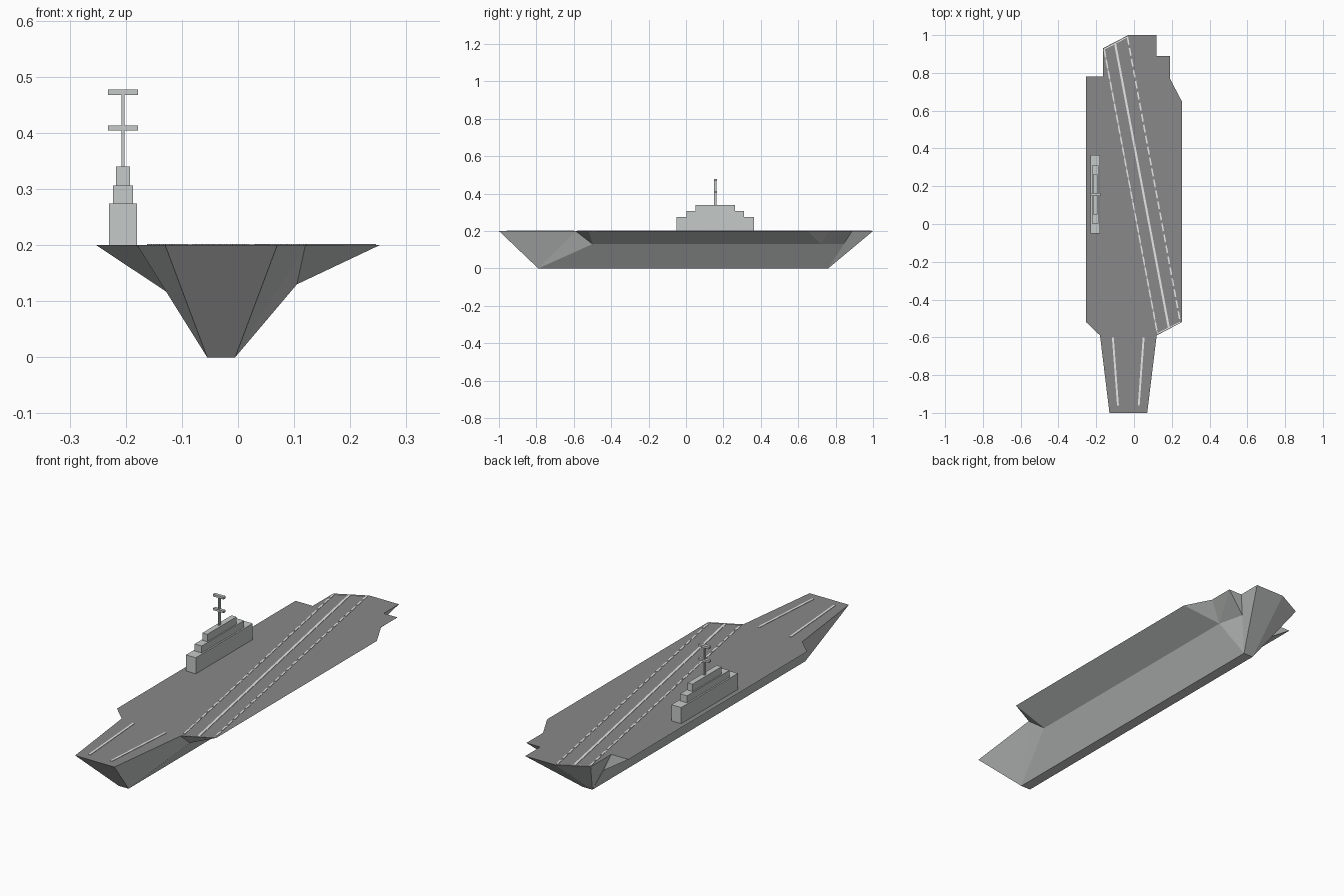
import bpy
import bmesh
from mathutils import Vector

default = bpy.data.objects.get("Cube")
if default:
    bpy.data.objects.remove(default, do_unlink=True)


def material(name, color):
    mat = bpy.data.materials.new(name)
    mat.use_nodes = True
    rgba = (*color, 1)
    mat.diffuse_color = rgba
    mat.node_tree.nodes["Principled BSDF"].inputs["Base Color"].default_value = rgba
    return mat


hull_gray = material("pale hull gray", (0.56, 0.585, 0.57))
deck_gray = material("dark deck gray", (0.25, 0.25, 0.25))
line_white = material("line white", (0.85, 0.85, 0.85))

DECK_Z = 0.2


def finish(name, bm, *materials):
    bmesh.ops.recalc_face_normals(bm, faces=bm.faces)
    mesh = bpy.data.meshes.new(name)
    bm.to_mesh(mesh)
    bm.free()
    for mat in materials:
        mesh.materials.append(mat)
    obj = bpy.data.objects.new(name, mesh)
    bpy.context.collection.objects.link(obj)
    return obj


def add_box(bm, low, high):
    low, high = Vector(low), Vector(high)
    verts = bmesh.ops.create_cube(bm, size=1)["verts"]
    for v in verts:
        v.co = (low + high) / 2 + v.co * (high - low)


def add_stripe(bm, start, end, width, height=0.002):
    # Thin plate lying on the deck between two points
    a, b = Vector((*start, DECK_Z)), Vector((*end, DECK_Z))
    along = (b - a).normalized()
    side = Vector((-along.y, along.x, 0)) * width / 2
    base = bm.faces.new([bm.verts.new(p) for p in (a - side, b - side, b + side, a + side)])
    top = bmesh.ops.extrude_face_region(bm, geom=[base])["geom"]
    for item in top:
        if isinstance(item, bmesh.types.BMVert):
            item.co.z += height


# Hull: keel and knuckle points joined to the flight deck outline
lower_points = {
    "keel_bow_l": (-0.055, -0.79, 0), "keel_bow_r": (-0.005, -0.79, 0),
    "keel_stern_l": (-0.055, 0.76, 0), "keel_stern_r": (-0.005, 0.76, 0),
    "side_bow_r": (0.105, -0.5, 0.13), "side_stern_r": (0.105, 0.72, 0.13),
    "quarter_r": (0.076, 0.845, 0.13),
    "side_bow_l": (-0.125, -0.5, 0.115), "side_stern_l": (-0.125, 0.78, 0.115),
}
# Each deck corner, with the lower point under the edge that starts there
outline = [
    (-0.13, -1, "keel_bow_r"), (0.07, -1, "keel_bow_r"),
    (0.12, -0.59, "side_bow_r"), (0.253, -0.52, "side_bow_r"),
    (0.253, 0.65, "side_stern_r"), (0.19, 0.77, "side_stern_r"),
    (0.19, 0.89, "quarter_r"), (0.12, 0.89, "keel_stern_r"),
    (0.12, 1, "keel_stern_r"), (-0.03, 1, "keel_stern_l"),
    (-0.165, 0.93, "keel_stern_l"), (-0.165, 0.78, "side_stern_l"),
    (-0.253, 0.78, "side_stern_l"), (-0.253, -0.52, "side_bow_l"),
    (-0.18, -0.59, "keel_bow_l"),
]
bm = bmesh.new()
low = {key: bm.verts.new(co) for key, co in lower_points.items()}
rim = [bm.verts.new((x, y, DECK_Z)) for x, y, _ in outline]
deck = bm.faces.new(rim)
for i, (_, _, anchor) in enumerate(outline):
    previous = outline[i - 1][2]
    bm.faces.new((rim[i], rim[(i + 1) % len(rim)], low[anchor]))
    if previous != anchor:
        bm.faces.new((rim[i], low[previous], low[anchor]))
for keys in (
    ("keel_bow_r", "side_bow_r", "side_stern_r", "keel_stern_r"),
    ("side_stern_r", "quarter_r", "keel_stern_r"),
    ("keel_bow_l", "keel_bow_r", "keel_stern_r", "keel_stern_l"),
    ("keel_stern_l", "side_stern_l", "side_bow_l", "keel_bow_l"),
):
    bm.faces.new([low[k] for k in keys])
deck.material_index = 1
finish("hull_and_flight_deck", bm, hull_gray, deck_gray)

# Island: three stacked tiers
ISLAND_X, ISLAND_Y = -0.205, 0.157
bottom = DECK_Z
for name, half_x, half_y, top in (
    ("island_base", 0.025, 0.207, 0.274),
    ("island_middle", 0.018, 0.154, 0.306),
    ("island_top", 0.0125, 0.106, 0.34),
):
    bm = bmesh.new()
    add_box(bm, (ISLAND_X - half_x, ISLAND_Y - half_y, bottom),
            (ISLAND_X + half_x, ISLAND_Y + half_y, top))
    finish(name, bm, hull_gray)
    bottom = top

# Mast with two crossbars
for name, half_x, half_y, z_low, z_high in (
    ("mast", 0.003, 0.006, 0.34, 0.467),
    ("lower_crossbar", 0.027, 0.008, 0.404, 0.413),
    ("upper_crossbar", 0.027, 0.008, 0.467, 0.477),
):
    bm = bmesh.new()
    add_box(bm, (ISLAND_X - half_x, ISLAND_Y - half_y, z_low),
            (ISLAND_X + half_x, ISLAND_Y + half_y, z_high))
    finish(name, bm, hull_gray)

# Angled runway: solid ends, solid centre line, dashed edges
left_line = Vector((-0.158, 0.925)), Vector((0.124, -0.58))
right_line = Vector((-0.035, 0.99)), Vector((0.245, -0.52))
bm = bmesh.new()
for a, b in zip(left_line, right_line):
    add_stripe(bm, a, b, 0.005)
add_stripe(bm, (-0.1, 0.955), (0.184, -0.548), 0.011)
DASHES = 26
for start, end in (left_line, right_line):
    for i in range(DASHES):
        add_stripe(bm, start.lerp(end, i / DASHES), start.lerp(end, (i + 0.7) / DASHES), 0.008)
add_stripe(bm, *left_line, 0.003, 0.001)
finish("runway_markings", bm, line_white)

# Bow launch lines
bm = bmesh.new()
add_stripe(bm, (-0.112, -0.6), (-0.085, -0.96), 0.01)
add_stripe(bm, (0.051, -0.6), (0.025, -0.96), 0.01)
finish("launch_lines", bm, line_white)
